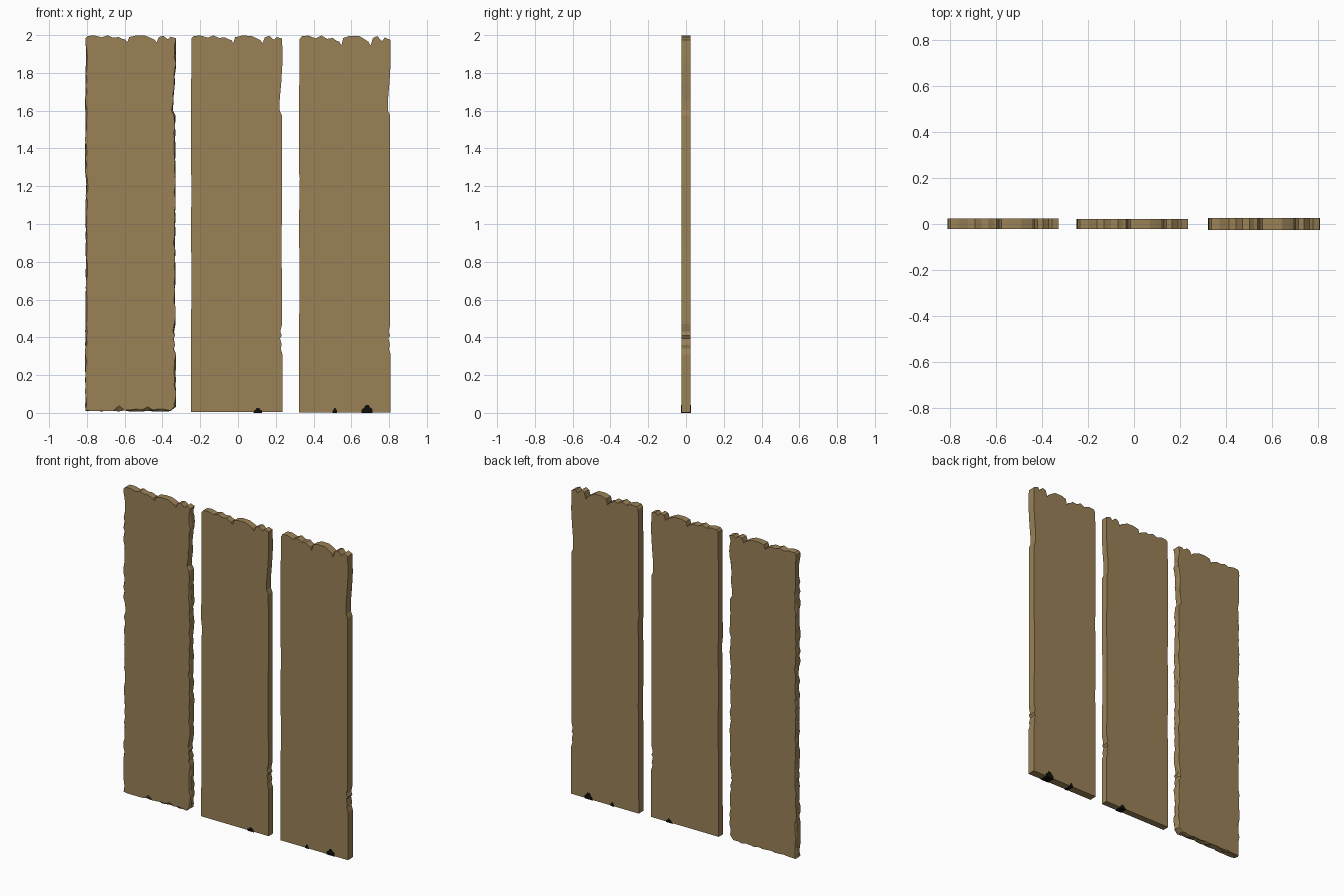
import bpy, bmesh, random

if "Cube" in bpy.data.objects:
    bpy.data.objects.remove(bpy.data.objects["Cube"])
random.seed(4)


def material(name, rgb):
    m = bpy.data.materials.new(name)
    m.diffuse_color = (*rgb, 1)
    m.use_nodes = True
    m.node_tree.nodes["Principled BSDF"].inputs["Base Color"].default_value = m.diffuse_color
    return m


WOOD = material("weathered wood", (0.325, 0.222, 0.094))
DARK = material("dark rot", (0.004, 0.004, 0.003))

# Ragged top: (x from left edge, depth below z = 2), left to right
TOP = [(0.004, .018), (.015, .005), (.05, .002), (.09, .014), (.12, .002), (.15, .016),
       (.18, .012), (.20, .024), (.215, .028), (.225, .045), (.235, .012), (.27, .003),
       (.32, .004), (.35, .018), (.368, .028), (.38, .045), (.392, .012), (.415, .004),
       (.44, .026), (.455, .010), (.472, .016), (.484, .020)]
# Nicked right edge: (inset from the right side, z), top to bottom
RIGHT = [(0, 1.85), (.006, 1.75), (.014, 1.66), (.014, 1.60), (.003, 1.575), (.002, 1.2),
         (.004, .9), (.002, .47), (.011, .43), (.003, .41), (.012, .395), (.004, .36),
         (.009, .34), (0, .31)]
# Slightly worn left edge, bottom to top
LEFT = [(.001, .4), (.004, .7), (.001, 1.0), (.005, 1.24), (0, 1.28), (.002, 1.7)]


def outline(x0, x1, bottom, depth):
    pts = [(x0 + u, 2 - d * depth) for u, d in TOP]
    pts += [(x1 - i, z) for i, z in RIGHT]
    pts += [(x1, bottom), (x0, bottom)]
    pts += [(x0 + i, z) for i, z in LEFT]
    return pts


def subdivide(pts, step):
    out = []
    for (ax, az), (bx, bz) in zip(pts, pts[1:] + pts[:1]):
        n = max(1, int(max(abs(bx - ax), abs(bz - az)) / step))
        out += [(ax + (bx - ax) * k / n, az + (bz - az) * k / n) for k in range(n)]
    return out


def loft(name, rings, ys, mat):
    bm = bmesh.new()
    vs = [[bm.verts.new((x, y, z)) for x, z in r] for r, y in zip(rings, ys)]
    n = len(vs[0])
    for a, b in zip(vs, vs[1:]):
        for i in range(n):
            j = (i + 1) % n
            bm.faces.new((a[i], a[j], b[j], b[i]))
    caps = [bm.faces.new(vs[0]), bm.faces.new(vs[-1])]
    bmesh.ops.recalc_face_normals(bm, faces=bm.faces)
    bmesh.ops.triangulate(bm, faces=caps)
    me = bpy.data.meshes.new(name)
    bm.to_mesh(me)
    bm.free()
    me.materials.append(mat)
    ob = bpy.data.objects.new(name, me)
    bpy.context.collection.objects.link(ob)
    return ob


# Middle and right planks: clean sawn sides
mid = outline(-.25, .235, .004, .95)
loft("middle_plank", [mid, mid], [-.021, .022], WOOD)
right = outline(.322, .808, .003, 1.25)
loft("right_plank", [right, right], [-.025, .025], WOOD)

# Left plank: chipped, irregular sides
X0, X1 = -.811, -.327
base = subdivide(outline(X0, X1, .012, .85), .03)


def chipped(amount, chip):
    ring = []
    for x, z in base:
        j = random.random() * amount
        if z < 1.95:
            if x < X0 + .02:
                x += j
            elif x > X1 - .03:
                x -= j
        if z < .02:
            z += random.uniform(-.006, .004)
            if chip and -.64 < x < -.38:      # splintered lower front edge
                z += random.uniform(.005, .03)
            if x > X1 - .02:
                z += .025                     # worn lower corner
        ring.append((x, z))
    return ring


loft("left_plank", [chipped(.012, True), chipped(.005, False), chipped(.005, False),
                    chipped(.012, False)], [-.021, -.010, .013, .024], WOOD)

# Dark rotten spots at the foot of the planks
for name, cx, w, h, y in (("rot_middle", .105, .022, .026, .022),
                          ("rot_right_small", .513, .012, .026, .0258),
                          ("rot_right_large", .683, .029, .042, .0258)):
    p = [(-1, 0), (-.95, .45), (-.5, .65), (-.35, .95), (.3, 1), (.55, .7), (.95, .5), (1, 0)]
    p = [(cx + a * w, b * h) for a, b in p]
    loft(name, [p, p], [-y, y + .0005], DARK)
